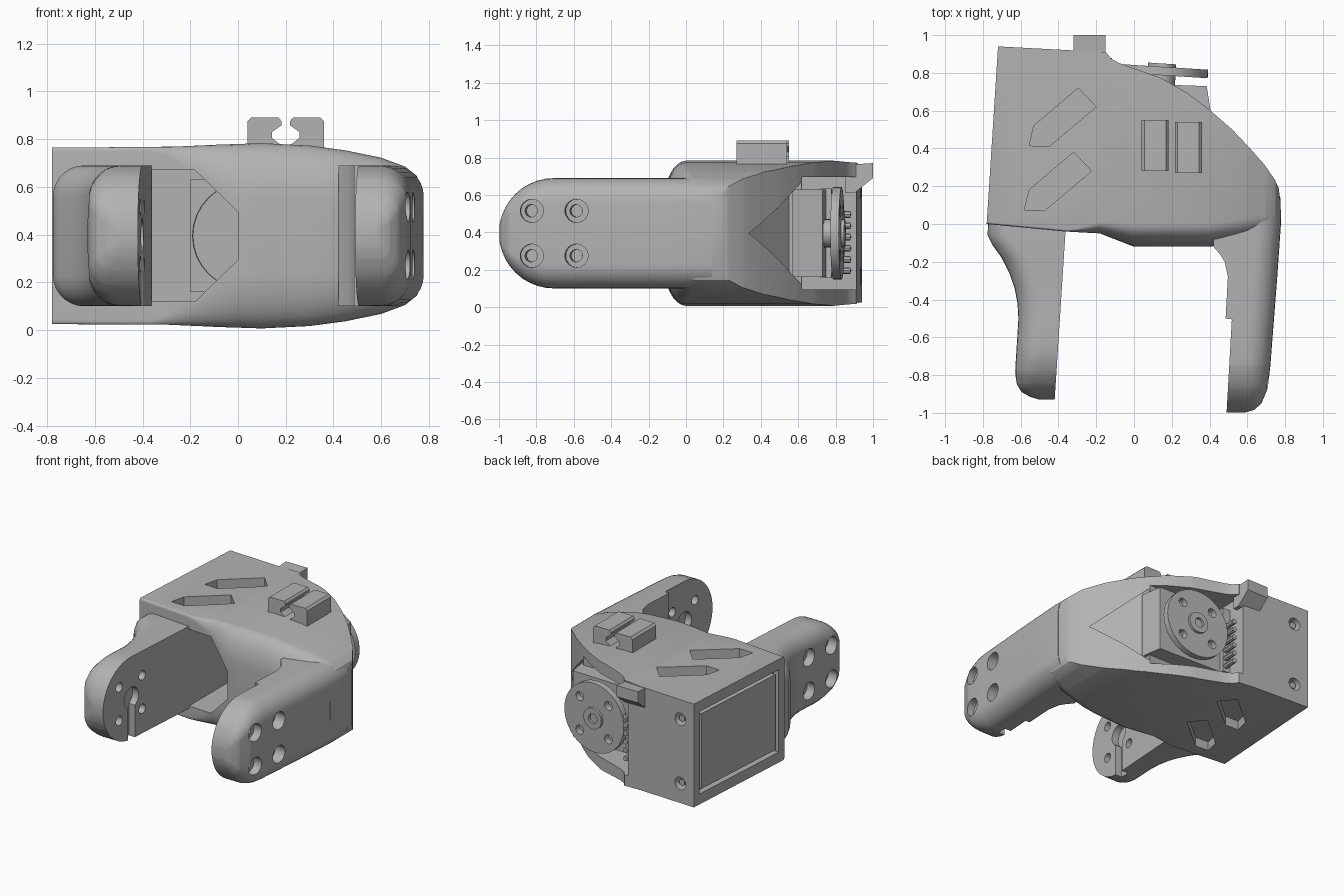
import bpy, bmesh, math
from mathutils import Matrix

if "Cube" in bpy.data.objects:
    bpy.data.objects.remove(bpy.data.objects["Cube"])

MID = 0.395      # mirror height of the whole bracket
TILT = -0.064    # slight turn of the bracket about z

grey = bpy.data.materials.new("light grey plastic")
grey.use_nodes = True
grey.diffuse_color = (0.45, 0.45, 0.45, 1)
grey.node_tree.nodes["Principled BSDF"].inputs["Base Color"].default_value = (0.45, 0.45, 0.45, 1)


def finish(name, bm):
    bmesh.ops.recalc_face_normals(bm, faces=bm.faces)
    mesh = bpy.data.meshes.new(name)
    bm.to_mesh(mesh)
    bm.free()
    mesh.materials.append(grey)
    obj = bpy.data.objects.new(name, mesh)
    bpy.context.collection.objects.link(obj)
    return obj


def loft(name, rings):
    bm = bmesh.new()
    loops = [[bm.verts.new(p) for p in ring] for ring in rings]
    n = len(loops[0])
    for a, b in zip(loops, loops[1:]):
        for i in range(n):
            j = (i + 1) % n
            bm.faces.new((a[i], a[j], b[j], b[i]))
    bm.faces.new(loops[0])
    bm.faces.new(loops[-1])
    return finish(name, bm)


def prism(name, pts, axis, lo, hi):
    place = {"x": lambda a, b, t: (t, a, b), "y": lambda a, b, t: (a, t, b),
             "z": lambda a, b, t: (a, b, t)}[axis]
    return loft(name, [[place(a, b, t) for a, b in pts] for t in (lo, hi)])


def rod(name, center, radius, length, axis, segments=32):
    bm = bmesh.new()
    turn = Matrix.Rotation(TILT, 4, "Z")
    turn = turn @ (Matrix.Rotation(math.pi / 2, 4, "Y") if axis == "x"
                   else Matrix.Rotation(-math.pi / 2, 4, "X"))
    bmesh.ops.create_cone(bm, cap_ends=True, segments=segments, radius1=radius,
                          radius2=radius, depth=length,
                          matrix=Matrix.Translation(center) @ turn)
    return finish(name, bm)


def box(name, center, size):
    bm = bmesh.new()
    bmesh.ops.create_cube(bm, size=1, matrix=Matrix.Translation(center)
                          @ Matrix.Rotation(TILT, 4, "Z") @ Matrix.Diagonal((*size, 1)))
    return finish(name, bm)


def cut(obj, *cutters):
    for c in cutters:
        mod = obj.modifiers.new("cut", "BOOLEAN")
        mod.operation, mod.solver, mod.object = "DIFFERENCE", "EXACT", c
        bpy.context.view_layer.objects.active = obj
        bpy.ops.object.modifier_apply(modifier=mod.name)
        bpy.data.objects.remove(c)


def interp(keys, t):
    if t <= keys[0][0]:
        return keys[0][1]
    for (a, u), (b, v) in zip(keys, keys[1:]):
        if t <= b:
            return u + (v - u) * (t - a) / (b - a)
    return keys[-1][1]


# Main shell: cross-sections along x, given by back edge, front edge and half height
BACK = [(-.78, .94), (-.16, .91), (-.13, .875), (-.08, .85), (.14, .775), (.28, .695), (.4, .605),
        (.52, .5), (.61, .405), (.69, .315), (.745, .235), (.766, .19), (.774, .13)]
FRONT = [(-.78, .0), (-.36, -.04), (-.18, -.05), (0, -.12), (.4, -.12), (.6, -.09), (.774, -.06)]
HALF = [(-.78, .37), (-.3, .372), (-.08, .382), (.1, .388), (.3, .378), (.45, .358),
        (.6, .327), (.7, .29), (.75, .25), (.774, .175)]

rings = []
for x in sorted({k for k, _ in BACK + FRONT + HALF}):
    back, front, h = interp(BACK, x), interp(FRONT, x), interp(HALF, x)
    # the front edge is square on the left block and broadly rounded elsewhere
    grow = min(1, max(.08, (x + .36) / .36))
    ry, rz = .12 * grow, .24 * grow * h / .388
    pts = [(back, -h), (back, h)]
    for i in range(9):
        a = i * math.pi / 16
        pts.append((front + ry * (1 - math.sin(a)), h - rz * (1 - math.cos(a))))
    pts += [(y, -z) for y, z in reversed(pts[2:])]
    lean = max(0, -x / .78) * .064
    rings.append([(x + lean * y, y, MID + z) for y, z in pts])
body = loft("main_shell", rings)

# Inner cavity, chamfered front opening, and the pointed window in the curved back
front_hole = [(-.36, -.275), (-.18, -.275), (0, -.1), (0, .1), (-.18, .275), (-.36, .275)]
cavity = [(-.36, .05), (.0, .02), (.35, .02), (.35, .6), (-.36, .6)]
window = [(-.18, -.3), (.39, -.3), (.39, .3), (-.18, .3)]
point = [(.67, .315, 0), (.385, .55, .275), (.385, .55, -.275)]
cut(body,
    prism("c", cavity, "z", MID - .275, MID + .275),
    prism("c", [(x, z + MID) for x, z in front_hole], "y", -.3, .2),
    prism("c", [(x, z + MID) for x, z in window], "y", .62, 1.1),
    loft("c", [[(x, y + dy, MID + z) for x, y, z in point] for dy in (0, .6)]))
# Slanted slots in roof and floor
slot = [(-.555, .415), (-.45, .41), (-.2, .62), (-.295, .72), (-.53, .52)]
for dx, dy in ((0, 0), (-.025, -.34)):
    pts = [(x + dx, y + dy) for x, y in slot]
    cut(body, prism("c", pts, "z", .7, .9), prism("c", pts, "z", -.1, .09))
# Side recess with its cover panel, and screw pockets in the back
cut(body, box("c", (-.75, .47, MID), (.08, .82, .59)))
box("side_panel", (-.72, .47, MID), (.05, .77, .54))
for dz in (-.23, .23):
    cut(body, rod("c", (-.61, .92, MID + dz), .045, .12, "y"))
    rod("back_screw", (-.612, .885, MID + dz), .025, .06, "y", segments=6)

R = .295         # arm end radius


def arm(name, tip, inner, outer, side):
    ys = {tip + .002 + R * (1 - math.cos(i * math.pi / 20)) for i in range(11)}
    ys |= {y for y, _ in inner + outer if y > tip + .002}
    rings = []
    for y in sorted(ys):
        d = max(0, R - (y - tip))
        h = math.sqrt(R * R - d * d)
        xi, xo = interp(inner, y), interp(outer, y)
        r = min(.13 * h / R, abs(xo - xi) * .8)
        top = [(xi, h)]
        for i in range(8):
            a = i * math.pi / 14
            top.append((xo - side * r * (1 - math.sin(a)), h - r * (1 - math.cos(a))))
        pts = top + [(x, -z) for x, z in reversed(top)]
        rings.append([(x, y, MID + z) for x, z in pts])
    obj = loft(name, rings)
    # Four counterbored screw holes around a hub recess with a slot to the bottom
    cy = tip + R
    xi, xo = interp(inner, cy), interp(outer, cy)
    for dy in (-.12, .12):
        for dz in (-.12, .12):
            y, z = cy + dy, MID + dz
            cut(obj, rod("c", ((xi + xo) / 2, y, z), .033, .6, "x"),
                rod("c", (xo, y, z), .062, .14, "x"))
    cut(obj, rod("c", (xi, cy, MID), .075, .1, "x"),
        box("c", (xi, cy, MID - .2), (.1, .07, .4)))
    return obj


left_arm = arm("left_arm", -1.0,
               [(-1, .49), (-.505, .518), (-.5, .485), (-.28, .497), (-.2, .48), (-.16, .455),
                (-.12, .42), (.1, .42)],
               [(-1, .58), (-.985, .635), (-.95, .675), (-.87, .708), (-.75, .722), (-.3, .757),
                (0, .778), (.14, .776)], 1)
right_arm = arm("right_arm", -.93,
                [(-.93, -.42), (0, -.36), (.04, -.36)],
                [(-.93, -.5), (-.915, -.55), (-.89, -.595), (-.85, -.62), (-.79, -.63),
                 (-.5, -.612), (-.42, -.617), (-.34, -.632), (-.26, -.66), (-.18, -.70),
                 (-.11, -.75), (-.06, -.775), (.04, -.772)], -1)

# Motor block behind the horn disc, with a round recess facing the cavity
block = prism("motor_block", [(-.2, .57), (.41, .57), (.385, .73), (-.2, .75)],
              "z", MID - .235, MID + .235)
cut(block, rod("c", (.035, .57, MID), .225, .08, "y"))

# Horn disc with hub and screw holes
disc = rod("horn_disc", (.145, .81, MID), .247, .045, "y", segments=48)
hub = rod("horn_hub", (.145, .79, MID), .075, .12, "y")
for i in range(4):
    a = math.pi / 4 + i * math.pi / 2
    cut(disc, rod("c", (.145 + .17 * math.cos(a), .8, MID + .17 * math.sin(a)), .032, .2, "y"))
cut(hub, rod("c", (.145, .86, MID), .035, .06, "y"))

# Row of connector pins beside the disc
for i in range(6):
    rod("connector_pin", (-.14, .8, MID - .2 + i * .06), .018, .16, "y", segments=8)
box("pin_rail", (-.15, .75, MID), (.06, .06, .48))

# Wedge catch on the back edge
prism("back_catch", [(.85, .76), (1.0, .77), (1.0, .69), (.9, .61), (.85, .61)],
      "x", -.32, -.15)

# Pair of facing cable hooks on the roof
hook = [(.16, .74), (.16, .875), (.145, .89), (.03, .89), (.018, .875), (.018, .858),
        (.057, .83), (.057, .805), (.02, .775), (.02, .74)]
for side in (-1, 1):
    y0 = .41 - side * .005
    prism("cable_hook", [(.2 + side * x, z) for x, z in hook], "y", y0 - .135, y0 + .135)

for obj in bpy.context.collection.objects:
    if obj.type == "MESH" and grey.name in obj.data.materials:
        bpy.ops.object.select_all(action="DESELECT")
        obj.select_set(True)
        bpy.context.view_layer.objects.active = obj
        bpy.ops.object.shade_smooth_by_angle(angle=math.radians(30))
